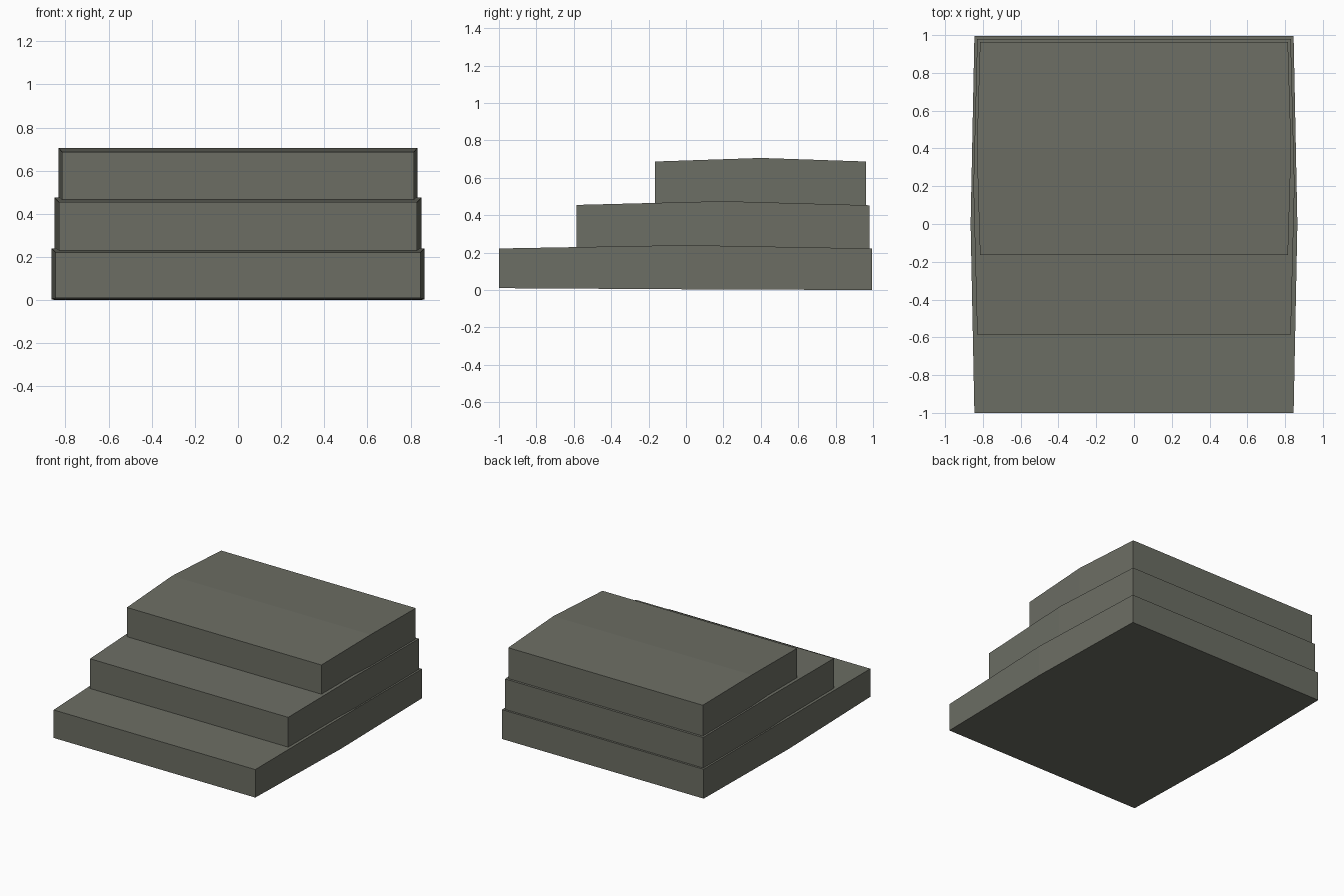
import bpy
import bmesh

cube = bpy.data.objects.get("Cube")
if cube:
    bpy.data.objects.remove(cube, do_unlink=True)

# Weathered grey-green stone
stone = bpy.data.materials.new("grey_green_stone")
stone.use_nodes = True
colour = (0.15, 0.155, 0.127, 1.0)
stone.diffuse_color = colour
stone.node_tree.nodes["Principled BSDF"].inputs["Base Color"].default_value = colour


def slab(name, sections):
    """Bridge rectangular cross-sections (y, half width, bottom, top) into a slab."""
    bm = bmesh.new()
    rings = [[bm.verts.new(co) for co in ((-w, y, lo), (w, y, lo), (w, y, hi), (-w, y, hi))]
             for y, w, lo, hi in sections]
    for a, b in zip(rings, rings[1:]):
        for i in range(4):
            j = (i + 1) % 4
            bm.faces.new((a[i], a[j], b[j], b[i]))
    bm.faces.new(rings[0])
    bm.faces.new(rings[-1])
    bmesh.ops.recalc_face_normals(bm, faces=bm.faces)
    mesh = bpy.data.meshes.new(name)
    bm.to_mesh(mesh)
    bm.free()
    mesh.materials.append(stone)
    obj = bpy.data.objects.new(name, mesh)
    bpy.context.collection.objects.link(obj)
    return obj


# Each step bulges slightly at its middle section
slab("bottom_step", [(-1.0, 0.845, 0.01, 0.222), (0.0, 0.865, 0.004, 0.24), (0.995, 0.845, 0.0, 0.222)])
slab("middle_step", [(-0.585, 0.83, 0.215, 0.455), (0.2, 0.85, 0.215, 0.475), (0.98, 0.83, 0.215, 0.453)])
slab("top_step", [(-0.165, 0.815, 0.445, 0.687), (0.4, 0.832, 0.445, 0.706), (0.963, 0.815, 0.445, 0.687)])
